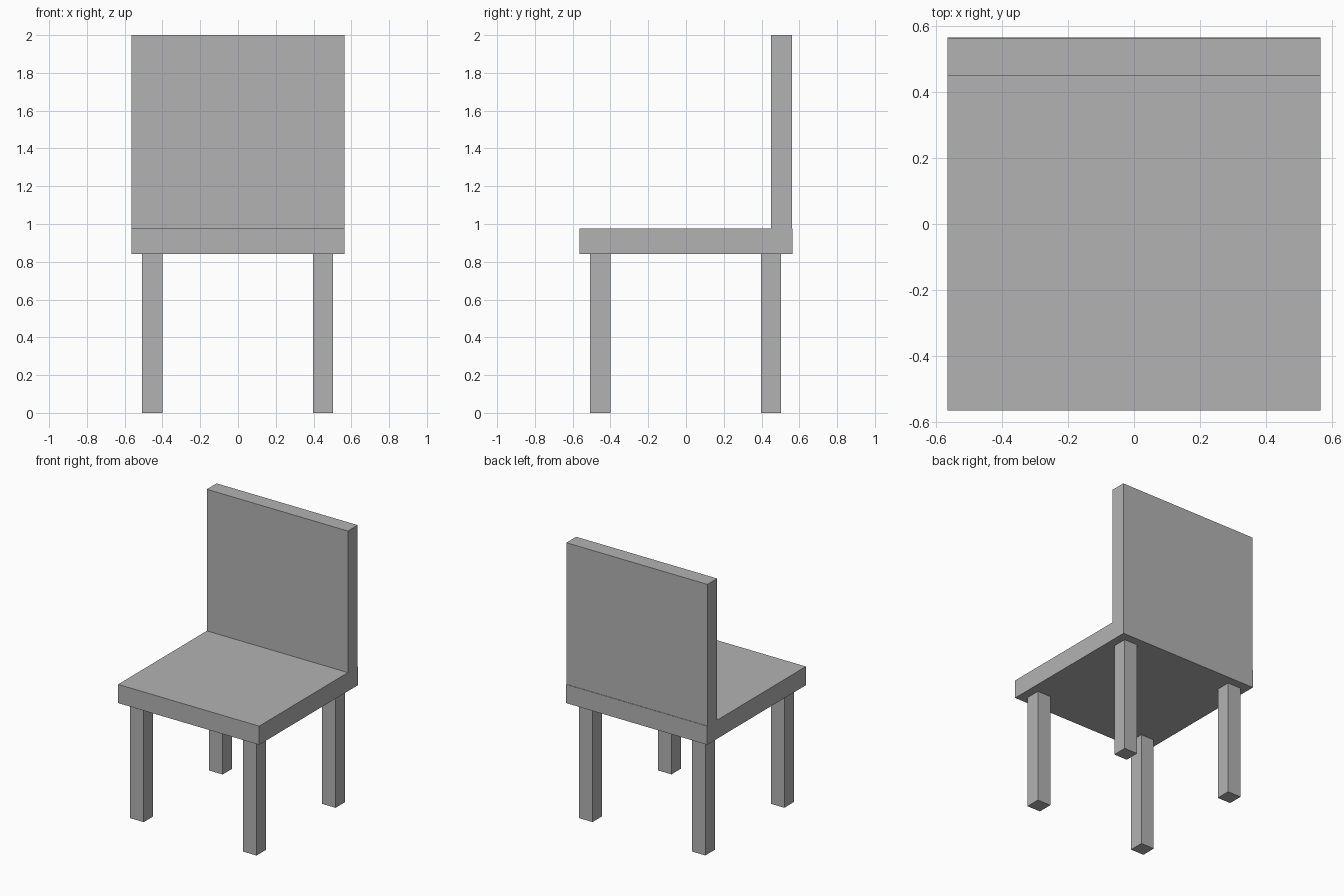
import bpy
import bmesh
from mathutils import Vector

if "Cube" in bpy.data.objects:
    bpy.data.objects.remove(bpy.data.objects["Cube"], do_unlink=True)

# Single plain grey for the whole chair
GREY = (0.45, 0.45, 0.45, 1.0)
grey = bpy.data.materials.new("plain_grey")
grey.use_nodes = True
grey.diffuse_color = GREY
grey.node_tree.nodes["Principled BSDF"].inputs["Base Color"].default_value = GREY


def box(name, low, high):
    """Sharp-edged box between two opposite corners."""
    low, high = Vector(low), Vector(high)
    size, centre = high - low, (low + high) / 2
    bm = bmesh.new()
    bmesh.ops.create_cube(bm, size=1)
    bmesh.ops.scale(bm, vec=size, verts=bm.verts)
    mesh = bpy.data.meshes.new(name)
    bm.to_mesh(mesh)
    bm.free()
    mesh.materials.append(grey)
    obj = bpy.data.objects.new(name, mesh)
    obj.location = centre
    bpy.context.collection.objects.link(obj)
    return obj


HALF = 0.565
SEAT_BOTTOM, SEAT_TOP = 0.84, 0.975

# Seat slab, with the backrest set a hair in from its rear edge
box("seat", (-HALF, -HALF, SEAT_BOTTOM), (HALF, HALF, SEAT_TOP))
box("backrest", (-HALF, 0.45, SEAT_TOP), (HALF, HALF - 0.003, 2.0))

# Four square legs, inset from the seat corners
LEG = 0.108
for side, x in (("right", -0.508), ("left", 0.396)):
    for end, y in (("front", -0.508), ("back", 0.396)):
        box(f"{end}_{side}_leg", (x, y, 0), (x + LEG, y + LEG, SEAT_BOTTOM))
